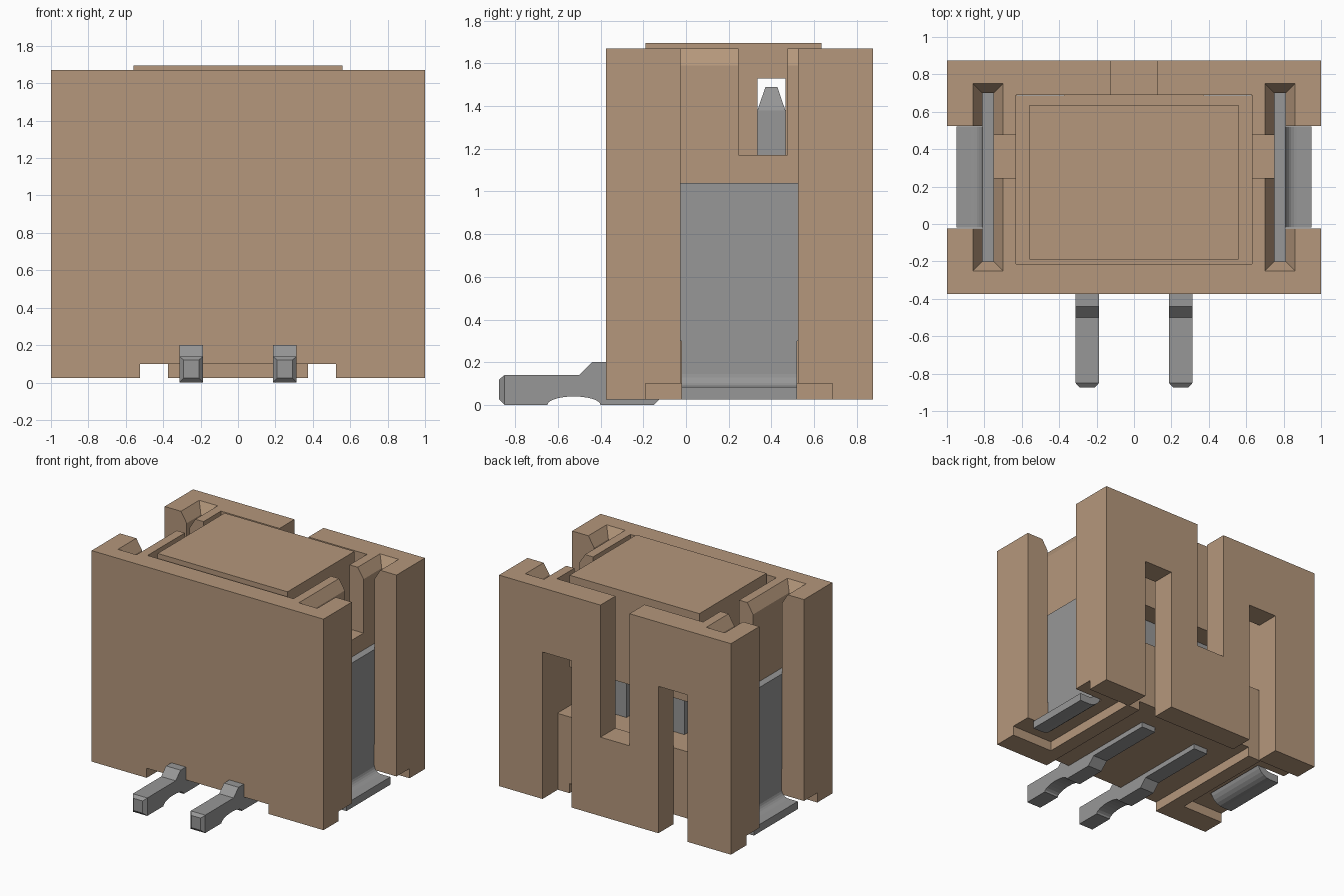
import bpy, bmesh, math

cube = bpy.data.objects.get("Cube")
if cube:
    bpy.data.objects.remove(cube, do_unlink=True)


def material(name, rgb):
    m = bpy.data.materials.new(name)
    m.use_nodes = True
    m.diffuse_color = (*rgb, 1)
    m.node_tree.nodes["Principled BSDF"].inputs["Base Color"].default_value = (*rgb, 1)
    return m


TAN = material("tan plastic", (0.46, 0.31, 0.20))
METAL = material("grey metal", (0.31, 0.31, 0.31))


def finish(bm, name, mat):
    bmesh.ops.recalc_face_normals(bm, faces=bm.faces)
    me = bpy.data.meshes.new(name)
    bm.to_mesh(me)
    bm.free()
    me.materials.append(mat)
    ob = bpy.data.objects.new(name, me)
    bpy.context.collection.objects.link(ob)
    return ob


def loft(bm, a, b):
    """Closed solid between two matching loops of points."""
    va = [bm.verts.new(p) for p in a]
    vb = [bm.verts.new(p) for p in b]
    bm.faces.new(va)
    bm.faces.new(vb[::-1])
    n = len(va)
    for i in range(n):
        bm.faces.new((va[i], vb[i], vb[(i + 1) % n], va[(i + 1) % n]))


def rect(x0, x1, y0, y1, z):
    return [(x0, y0, z), (x1, y0, z), (x1, y1, z), (x0, y1, z)]


def box(bm, x0, x1, y0, y1, z0, z1):
    loft(bm, rect(x0, x1, y0, y1, z0), rect(x0, x1, y0, y1, z1))


def span(s, a, b):
    return (a, b) if s > 0 else (-b, -a)


def cut(target, build):
    """Subtract one solid from the target and discard the cutter."""
    bm = bmesh.new()
    build(bm)
    cutter = finish(bm, "cutter", TAN)
    cutter.hide_render = True
    mod = target.modifiers.new("cut", 'BOOLEAN')
    mod.operation, mod.solver, mod.object = 'DIFFERENCE', 'EXACT', cutter
    dg = bpy.context.evaluated_depsgraph_get()
    dg.update()
    me = bpy.data.meshes.new_from_object(target.evaluated_get(dg))
    target.modifiers.clear()
    target.data = me
    bpy.data.objects.remove(cutter, do_unlink=True)


def cut_box(target, *dims):
    cut(target, lambda bm: box(bm, *dims))


# Housing shell
bm = bmesh.new()
box(bm, -1, 1, -0.375, 0.875, 0.025, 1.67)
housing = finish(bm, "housing", TAN)

# Central cavity, rear centre slot and underside recess
cut_box(housing, -0.63, 0.63, -0.215, 0.69, 0.62, 2)
cut_box(housing, -0.125, 0.125, 0.6, 1, 0.64, 2)
cut_box(housing, -0.525, 0.525, -0.5, 0.69, -1, 0.10)

for s in (-1, 1):
    # Open side channel, latch window, rear lower slot and foot recess
    cut_box(housing, *span(s, 0.75, 1.2), -0.025, 0.525, -1, 2)
    cut_box(housing, *span(s, 0.6, 0.8), 0.245, 0.475, 1.17, 2)
    cut_box(housing, *span(s, 0.375, 0.625), 0.687, 1, -1, 1.17)
    cut_box(housing, *span(s, 0.64, 1.2), -0.19, 0.685, -1, 0.10)
    # Plate pocket with a chamfered mouth
    cut_box(housing, *span(s, 0.75, 0.81), -0.2, 0.7, 0.9, 2)
    cut(housing, lambda bm: loft(
        bm, rect(*span(s, 0.75, 0.81), -0.2, 0.7, 1.59),
        rect(*span(s, 0.65, 0.91), -0.3, 0.8, 1.75)))

# Pick-up cap: slab with a front and a rear leg straddling the pins
bm = bmesh.new()
outline = [(-0.19, 0.98), (0.335, 0.98), (0.335, 1.53), (0.465, 1.53),
           (0.465, 0.98), (0.635, 0.98), (0.635, 1.695), (-0.19, 1.695)]
loft(bm, [(-0.56, y, z) for y, z in outline], [(0.56, y, z) for y, z in outline])
finish(bm, "pickup_cap", TAN)

# Contact side profile: solder tail with an arched underside
arch = [(-0.525 - 0.125 * math.cos(t), 0.04 * math.sin(t))
        for t in [math.pi * i / 10 for i in range(11)]]
tail = [(-0.85, 0)] + arch + [(-0.15, 0), (-0.09, 0.06), (0.465, 0.06),
                              (0.465, 0.2), (-0.44, 0.2), (-0.5, 0.14), (-0.85, 0.14)]

for s, side in ((-1, "right"), (1, "left")):
    x0, x1 = s * 0.25 - 0.0625, s * 0.25 + 0.0625
    bm = bmesh.new()
    loft(bm, [(x0, y, z) for y, z in tail], [(x1, y, z) for y, z in tail])
    # Tapered tail end
    loft(bm, [(x0, -0.85, 0), (x1, -0.85, 0), (x1, -0.85, 0.14), (x0, -0.85, 0.14)],
         [(x0 + 0.022, -0.875, 0.025), (x1 - 0.022, -0.875, 0.025),
          (x1 - 0.022, -0.875, 0.12), (x0 + 0.022, -0.875, 0.12)])
    # Upright post with a tapered tip
    box(bm, x0, x1, 0.335, 0.465, 0.1, 1.38)
    loft(bm, rect(x0, x1, 0.335, 0.465, 1.38),
         rect(x0 + 0.035, x1 - 0.035, 0.372, 0.428, 1.49))
    finish(bm, side + "_contact", METAL)

    # Retention plate: wide upper part, narrow stem bending out into a foot
    bm = bmesh.new()
    box(bm, *span(s, 0.752, 0.81), -0.2, 0.7, 0.3, 1.04)
    bend = [(0.87 - 0.118 * math.cos(t), 0.143 - 0.118 * math.sin(t))
            for t in [math.pi / 2 * i / 6 for i in range(7)]]
    inner = [(0.87 - 0.06 * math.cos(t), 0.145 - 0.06 * math.sin(t))
             for t in [math.pi / 2 * (6 - i) / 6 for i in range(7)]]
    foot = [(0.752, 0.32)] + bend + [(0.95, 0.025), (0.95, 0.085)] + inner + [(0.81, 0.32)]
    loft(bm, [(s * x, -0.02, z) for x, z in foot], [(s * x, 0.52, z) for x, z in foot])
    finish(bm, side + "_retention_plate", METAL)
